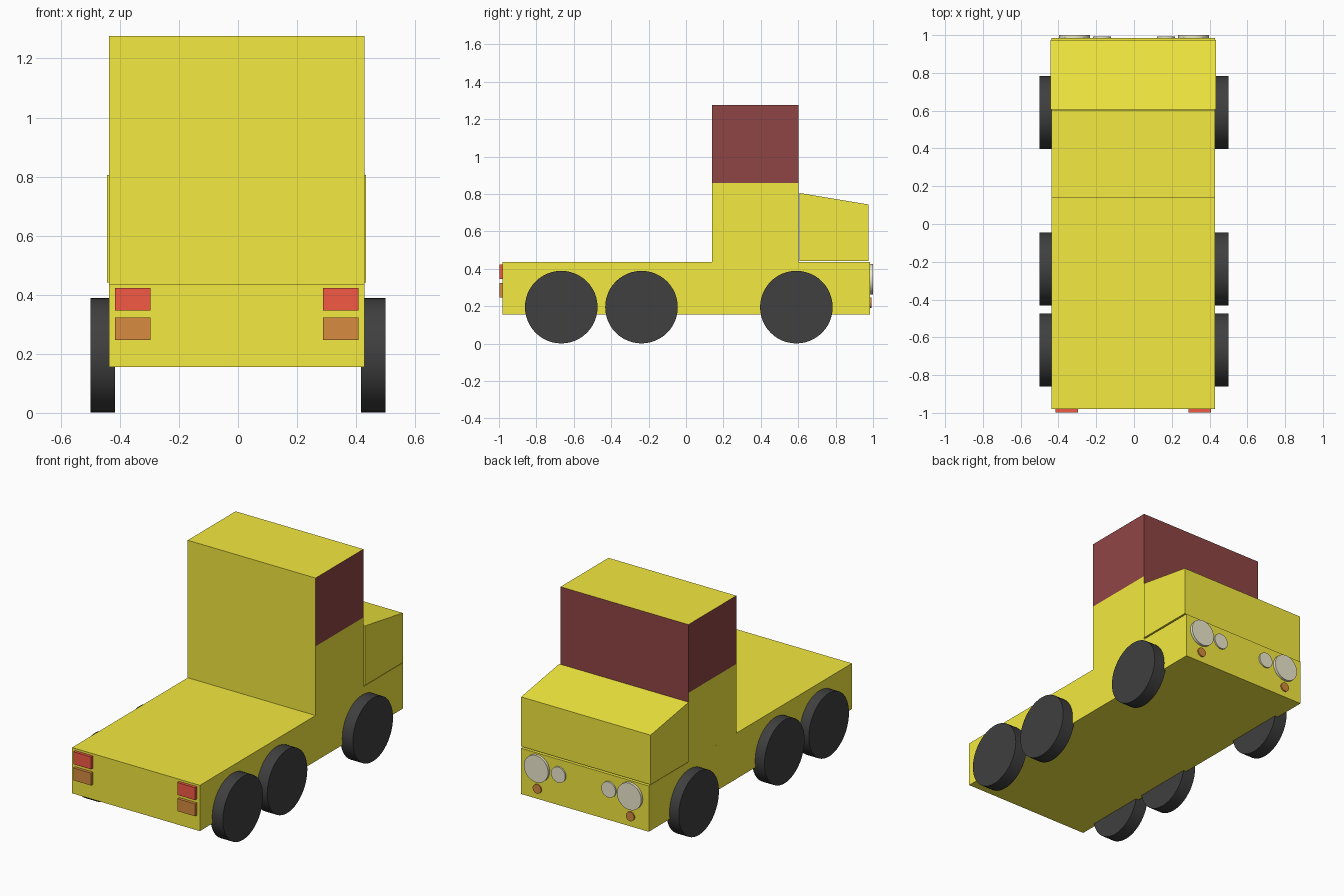
import bpy, bmesh
from math import pi
from mathutils import Matrix

if "Cube" in bpy.data.objects:
    bpy.data.objects.remove(bpy.data.objects["Cube"])

CX = -0.004  # body centre line


def material(name, rgb):
    m = bpy.data.materials.new(name)
    m.diffuse_color = (*rgb, 1)
    m.use_nodes = True
    m.node_tree.nodes["Principled BSDF"].inputs["Base Color"].default_value = m.diffuse_color
    return m


YELLOW = material("yellow_paint", (0.90, 0.82, 0.05))
GLASS = material("dark_glass", (0.28, 0.06, 0.06))
BLACK = material("black_rubber", (0.05, 0.05, 0.05))
RED = material("red_lens", (0.90, 0.10, 0.06))
AMBER = material("amber_lens", (0.68, 0.26, 0.05))
CLEAR = material("clear_lens", (0.85, 0.82, 0.62))


def finish(name, bm, *mats):
    bmesh.ops.recalc_face_normals(bm, faces=bm.faces)
    me = bpy.data.meshes.new(name)
    bm.to_mesh(me)
    bm.free()
    for m in mats:
        me.materials.append(m)
    ob = bpy.data.objects.new(name, me)
    bpy.context.collection.objects.link(ob)
    return ob


def prism(x0, x1, profile):
    """Extrude a (y, z) side profile from x0 to x1."""
    bm = bmesh.new()
    face = bm.faces.new([bm.verts.new((x0, y, z)) for y, z in profile])
    ext = bmesh.ops.extrude_face_region(bm, geom=[face])
    verts = [g for g in ext["geom"] if isinstance(g, bmesh.types.BMVert)]
    bmesh.ops.translate(bm, verts=verts, vec=(x1 - x0, 0, 0))
    return bm


def box(x0, x1, y0, y1, z0, z1):
    return prism(x0, x1, [(y0, z0), (y1, z0), (y1, z1), (y0, z1)])


def disc(name, centre, radius, depth, axis, mat, segments):
    bm = bmesh.new()
    turn = Matrix.Rotation(pi / 2, 4, "Y" if axis == "X" else "X")
    bmesh.ops.create_cone(bm, cap_ends=True, segments=segments, radius1=radius,
                          radius2=radius, depth=depth,
                          matrix=Matrix.Translation(centre) @ turn)
    for f in bm.faces:
        f.smooth = len(f.verts) == 4
    for e in bm.edges:
        e.smooth = all(f.smooth for f in e.link_faces)
    return finish(name, bm, mat)


# Flat bed chassis and sloping hood
finish("chassis", box(-0.437, 0.428, -0.98, 0.984, 0.155, 0.435), YELLOW)
finish("hood", prism(-0.443, 0.433, [(0.607, 0.441), (0.975, 0.441),
                                     (0.975, 0.744), (0.607, 0.805)]), YELLOW)

# Cab: glass on the sides and front, painted roof and back wall
cab = box(-0.437, 0.428, 0.138, 0.601, 0.435, 1.276)
for z in (0.80, 0.858):
    bmesh.ops.bisect_plane(cab, geom=cab.verts[:] + cab.edges[:] + cab.faces[:],
                           plane_co=(0, 0, z), plane_no=(0, 0, 1))
cab.normal_update()
for f in cab.faces:
    c = f.calc_center_median()
    side = abs(f.normal.x) > 0.5 and c.z > 0.858
    front = c.y > 0.6 and c.z > 0.80
    f.material_index = int(side or front)
finish("cab", cab, YELLOW, GLASS)

for s, label in ((-1, "left"), (1, "right")):
    # Wheels
    for y, axle in ((-0.667, "rear"), (-0.238, "middle"), (0.59, "front")):
        disc(f"{axle}_wheel_{label}", (s * 0.458, y, 0.195), 0.194, 0.084,
             "X", BLACK, 48)
    # Tail lights at -y
    x = CX + s * 0.352
    for name, z, mat in (("brake_light", 0.384, RED), ("turn_light", 0.285, AMBER)):
        finish(f"{name}_{label}",
               box(x - 0.06, x + 0.06, -0.998, -0.97, z - 0.038, z + 0.038), mat)
    # Headlights at +y
    for name, lx, z, r, front, mat in (
            ("headlight", 0.315, 0.344, 0.082, 1.0, CLEAR),
            ("inner_headlight", 0.17, 0.344, 0.048, 0.993, CLEAR),
            ("front_turn_light", 0.315, 0.218, 0.028, 0.992, AMBER)):
        disc(f"{name}_{label}", (s * lx, front - 0.015, z), r, 0.03, "Y", mat, 32)
